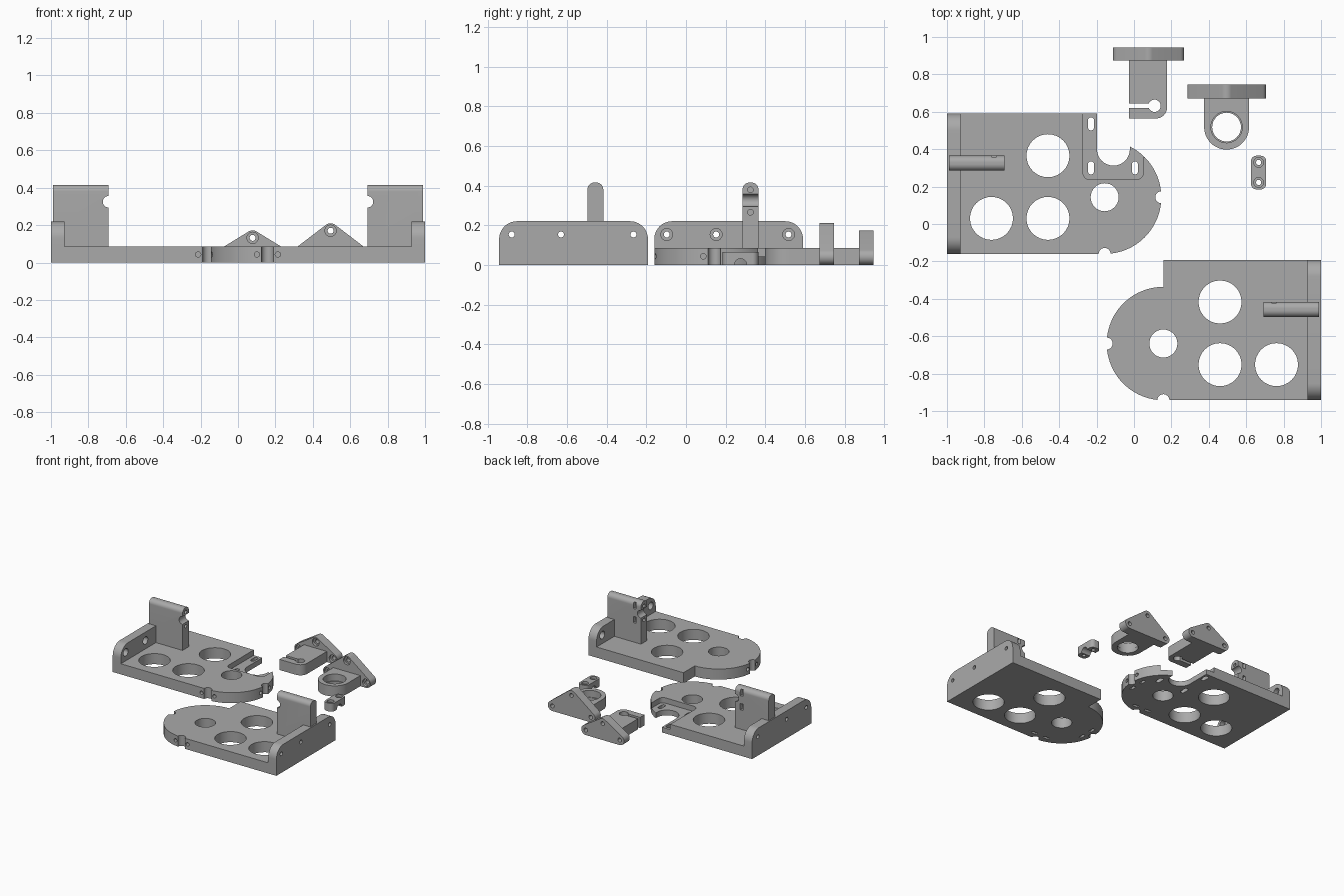
import bpy, bmesh, math
from mathutils import Matrix, Vector
from mathutils.geometry import convex_hull_2d

if "Cube" in bpy.data.objects:
    bpy.data.objects.remove(bpy.data.objects["Cube"])

grey = bpy.data.materials.new("plain grey")
grey.use_nodes = True
grey.diffuse_color = (0.4, 0.4, 0.4, 1)
grey.node_tree.nodes["Principled BSDF"].inputs["Base Color"].default_value = (0.4, 0.4, 0.4, 1)


def arc(u, v, r, start=0, end=360, n=48):
    angles = [math.radians(start + (end - start) * i / n) for i in range(n + 1)]
    return [(u + r * math.cos(a), v + r * math.sin(a)) for a in angles]


def hull(*circles):
    """Outline wrapped round circles (u, v, radius)."""
    pts = [Vector(p) for u, v, r in circles
           for p in (arc(u, v, r)[:-1] if r else [(u, v)])]
    return [tuple(pts[i]) for i in convex_hull_2d(pts)]


def rect(u0, u1, v0, v1):
    return [(u0, v0), (u1, v0), (u1, v1), (u0, v1)]


def prism(name, pts, lo, hi, axis="z"):
    """Extrude an outline along an axis."""
    place = {"z": lambda u, v, w: (u, v, w),
             "y": lambda u, v, w: (u, w, v),
             "x": lambda u, v, w: (w, u, v)}[axis]
    bm = bmesh.new()
    a = [bm.verts.new(place(u, v, lo)) for u, v in pts]
    b = [bm.verts.new(place(u, v, hi)) for u, v in pts]
    bm.faces.new(a)
    bm.faces.new(b)
    for i in range(len(a)):
        j = (i + 1) % len(a)
        bm.faces.new((a[i], a[j], b[j], b[i]))
    bmesh.ops.recalc_face_normals(bm, faces=bm.faces)
    mesh = bpy.data.meshes.new(name)
    bm.to_mesh(mesh)
    bm.free()
    mesh.materials.append(grey)
    ob = bpy.data.objects.new(name, mesh)
    bpy.context.collection.objects.link(ob)
    return ob


def combine(ob, pts, lo, hi, axis="z", op="DIFFERENCE"):
    tool = prism("tool", pts, lo, hi, axis)
    mod = ob.modifiers.new("combine", "BOOLEAN")
    mod.operation, mod.solver, mod.object = op, "EXACT", tool
    bpy.context.view_layer.objects.active = ob
    bpy.ops.object.modifier_apply(modifier=mod.name)
    bpy.data.objects.remove(tool)


def hole(ob, u, v, r, lo, hi, axis="z"):
    combine(ob, arc(u, v, r, n=32)[:-1], lo, hi, axis)


def finish(ob):
    bpy.ops.object.select_all(action="DESELECT")
    ob.select_set(True)
    bpy.context.view_layer.objects.active = ob
    bpy.ops.object.shade_smooth_by_angle(angle=math.radians(30))


THICK = 0.085
CX, CY, R = -0.157, 0.143, 0.303      # rounded end of the plates


def base_plate(name):
    outline = [(-1, 0.59), (-1, CY - R)] + arc(CX, CY, R, -90, 90) + [(CX, 0.59)]
    ob = prism(name, outline, 0, THICK)
    # upright wall with rounded top corners
    wall = hull((CY - R, 0, 0), (0.59, 0, 0), (-0.07, 0.13, 0.09), (0.5, 0.13, 0.09))
    combine(ob, wall, -1, -0.928, "x", "UNION")
    # tall fin
    fin = hull((0.285, 0.02, 0), (0.365, 0.02, 0), (0.32, 0.38, 0.035), (0.33, 0.38, 0.035))
    combine(ob, fin, -0.99, -0.692, "x", "UNION")
    hole(ob, -0.692, 0.325, 0.031, 0.2, 0.45, "y")
    for z in (0.265, 0.378):
        hole(ob, 0.325, z, 0.014, -0.79, -0.6, "x")
        combine(ob, rect(-0.76, -0.737, z - 0.025, z + 0.025), 0.3, 0.4, "y")
    # counterbored wall holes
    for y in (-0.097, 0.152, 0.517):
        hole(ob, y, 0.153, 0.015, -1.1, -0.9, "x")
        hole(ob, y, 0.153, 0.03, -0.965, -0.9, "x")
    # large openings
    for x, y, r in ((-0.46, 0.365, 0.115), (-0.46, 0.03, 0.115),
                    (-0.762, 0.03, 0.115), (CX, CY, 0.075)):
        hole(ob, x, y, r, -0.1, 0.2)
    # edge notches, each flanked by screw holes with nut slots below
    hole(ob, CX, CY - R, 0.032, -0.1, 0.2)
    hole(ob, CX + R, CY, 0.032, -0.1, 0.2)
    for d in (-0.056, 0.056):
        hole(ob, CX + d, 0.043, 0.014, -0.25, -0.06, "y")
        hole(ob, CY + d, 0.043, 0.014, 0.05, 0.25, "x")
        combine(ob, rect(CX + d - 0.025, CX + d + 0.025, -0.11, -0.088), -0.1, 0.068)
        combine(ob, rect(0.075, 0.097, CY + d - 0.025, CY + d + 0.025), -0.1, 0.068)
    return ob


# Plate with the stepped pocket and slots
back = base_plate("back_plate")
combine(back, rect(-0.198, -0.022, 0.4, 0.7), -0.1, 0.2)
hole(back, -0.11, 0.4, 0.088, -0.1, 0.2)
pocket = hull((-0.235, 0.275, 0.038), (0.012, 0.275, 0.038), (-0.273, 0.7, 0), (0.05, 0.7, 0))
combine(back, pocket, 0.042, 0.2)
for x, y in ((-0.23, 0.535), (-0.23, 0.3), (0.005, 0.3)):
    combine(back, hull((x, y - 0.019, 0.016), (x, y + 0.019, 0.016)), -0.1, 0.2)
finish(back)

# Mirrored plain plate
front = base_plate("front_plate")
front.data.transform(Matrix.Translation((0, -0.782, 0)) @ Matrix.Diagonal((-1, 1, 1, 1)))
front.data.flip_normals()
finish(front)


def flange(name, cx, half, top, y0, y1, arm):
    """Triangular flange with three screw holes and a flat arm."""
    centres = [(cx - half, 0.04), (cx + half, 0.04), (cx, top)]
    ob = prism(name, hull(*[(u, v, 0.04) for u, v in centres]), y0, y1, "y")
    combine(ob, arm, 0, THICK, "z", "UNION")
    for u, v in centres:
        hole(ob, u, v, 0.016, y0 - 0.1, y1 + 0.1, "y")
        hole(ob, u, v, 0.03, y0 - 0.03, y0 + 0.02, "y")
    return ob


# Clamp bracket with a split hole
arm = hull((-0.026, 0.9, 0), (0.177, 0.9, 0), (-0.026, 0.564, 0), (0.117, 0.624, 0.06))
clamp = flange("clamp_bracket", 0.078, 0.15, 0.132, 0.873, 0.945, arm)
hole(clamp, 0.11, 0.632, 0.033, -0.1, 0.2)
combine(clamp, rect(-0.1, 0.1, 0.619, 0.645), -0.1, 0.2)
finish(clamp)

# Ring bracket with a stepped bore
arm = hull((0.375, 0.7, 0), (0.615, 0.7, 0), (0.495, 0.518, 0.12))
ring = flange("ring_bracket", 0.495, 0.17, 0.17, 0.672, 0.745, arm)
hole(ring, 0.495, 0.518, 0.077, -0.1, 0.2)
hole(ring, 0.495, 0.518, 0.084, 0.03, 0.2)
finish(ring)

# Small strap with an arched underside
strap = prism("cable_strap", hull(*[(x, y, 0.03) for x in (0.655, 0.677) for y in (0.215, 0.335)]),
              0, 0.065)
hole(strap, 0.275, 0, 0.031, 0.5, 0.8, "x")
for y in (0.222, 0.329):
    hole(strap, 0.666, y, 0.014, -0.1, 0.2)
    hole(strap, 0.666, y, 0.026, 0.045, 0.2)
finish(strap)
